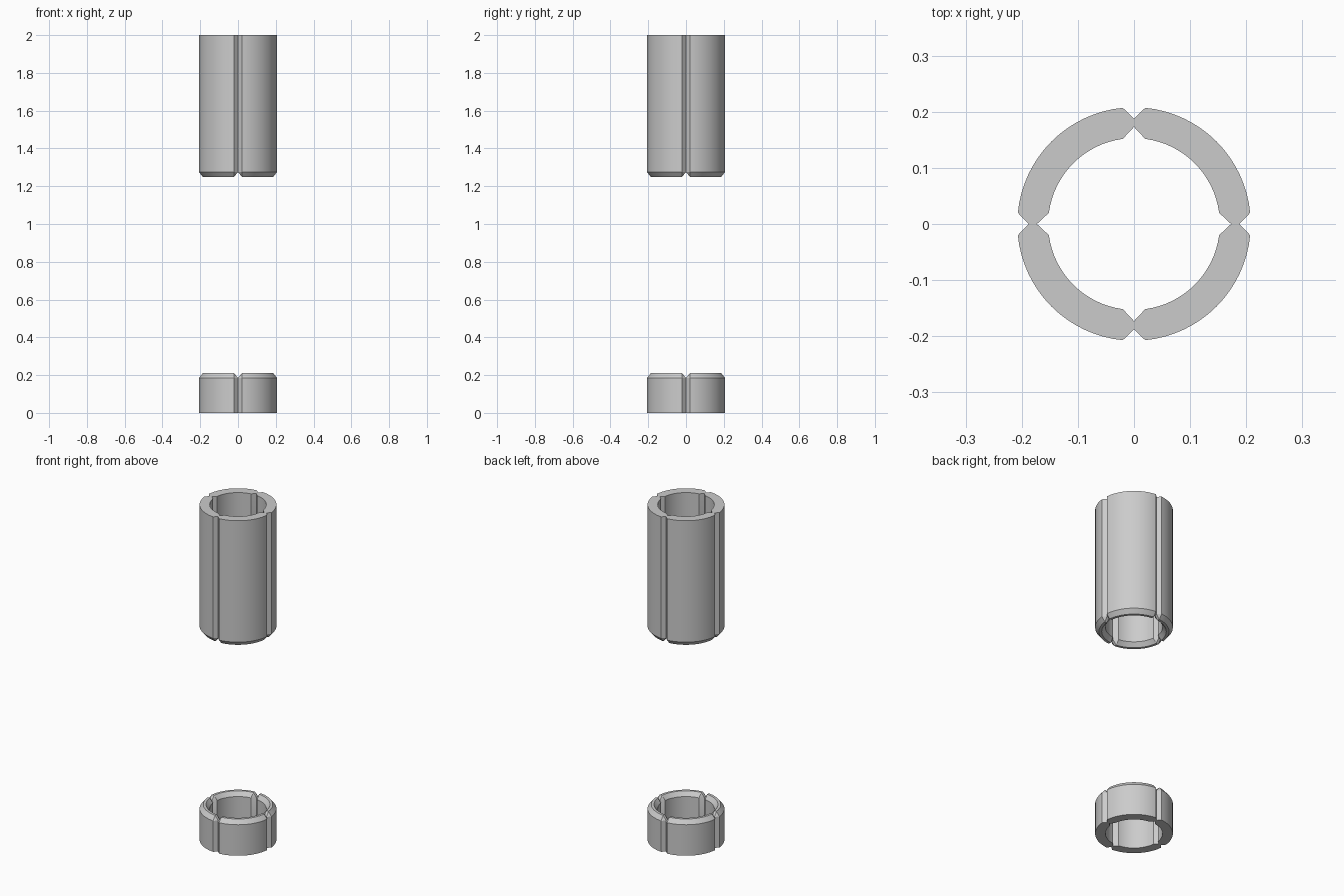
import bpy, bmesh
from math import asin, cos, sin, pi, radians

if "Cube" in bpy.data.objects:
    bpy.data.objects.remove(bpy.data.objects["Cube"])

R_OUT, R_IN = 0.208, 0.153   # ring radii
C, CZ = 0.02, 0.025          # chamfer width and height
STEPS = 16                   # arc divisions per quarter


def quarter(name, flat_z, tip_z, turn):
    """Quarter-ring segment: plain face at flat_z, chamfered at the other edges."""
    shoulder = tip_z - CZ if tip_z > flat_z else tip_z + CZ
    body = [(R_IN, flat_z), (R_OUT, flat_z), (R_OUT, shoulder),
            (R_OUT - C, tip_z), (R_IN + C, tip_z), (R_IN, shoulder)]
    a, b = R_IN + C, R_OUT - C
    end = [(a, flat_z), (b, flat_z), (b, shoulder),
           (b, shoulder), (a, shoulder), (a, shoulder)]

    bm = bmesh.new()

    def vert(r, z, ang):
        return bm.verts.new((r * cos(ang + turn), r * sin(ang + turn), z))

    # end face, swept profile, end face
    loops = [[vert(r, z, 0) for r, z in end]]
    for i in range(STEPS + 1):
        ring = []
        for r, z in body:
            start = asin(C / r)
            ring.append(vert(r, z, start + (pi / 2 - 2 * start) * i / STEPS))
        loops.append(ring)
    loops.append([vert(r, z, pi / 2) for r, z in end])

    for p, q in zip(loops, loops[1:]):
        for i in range(6):
            j = (i + 1) % 6
            bm.faces.new((p[i], p[j], q[j], q[i]))
    bm.faces.new(loops[0])
    bm.faces.new(loops[-1])
    bmesh.ops.remove_doubles(bm, verts=bm.verts, dist=1e-5)
    bmesh.ops.recalc_face_normals(bm, faces=bm.faces)

    mesh = bpy.data.meshes.new(name)
    bm.to_mesh(mesh)
    bm.free()
    obj = bpy.data.objects.new(name, mesh)
    bpy.context.collection.objects.link(obj)
    obj.select_set(True)
    bpy.context.view_layer.objects.active = obj


# Short base ring and tall upper sleeve, four quarter segments each
for k in range(4):
    quarter(f"base_ring_segment_{k + 1}", 0.0, 0.21, k * pi / 2)
    quarter(f"upper_sleeve_segment_{k + 1}", 2.0, 1.25, k * pi / 2)

bpy.ops.object.shade_smooth_by_angle(angle=radians(30))
